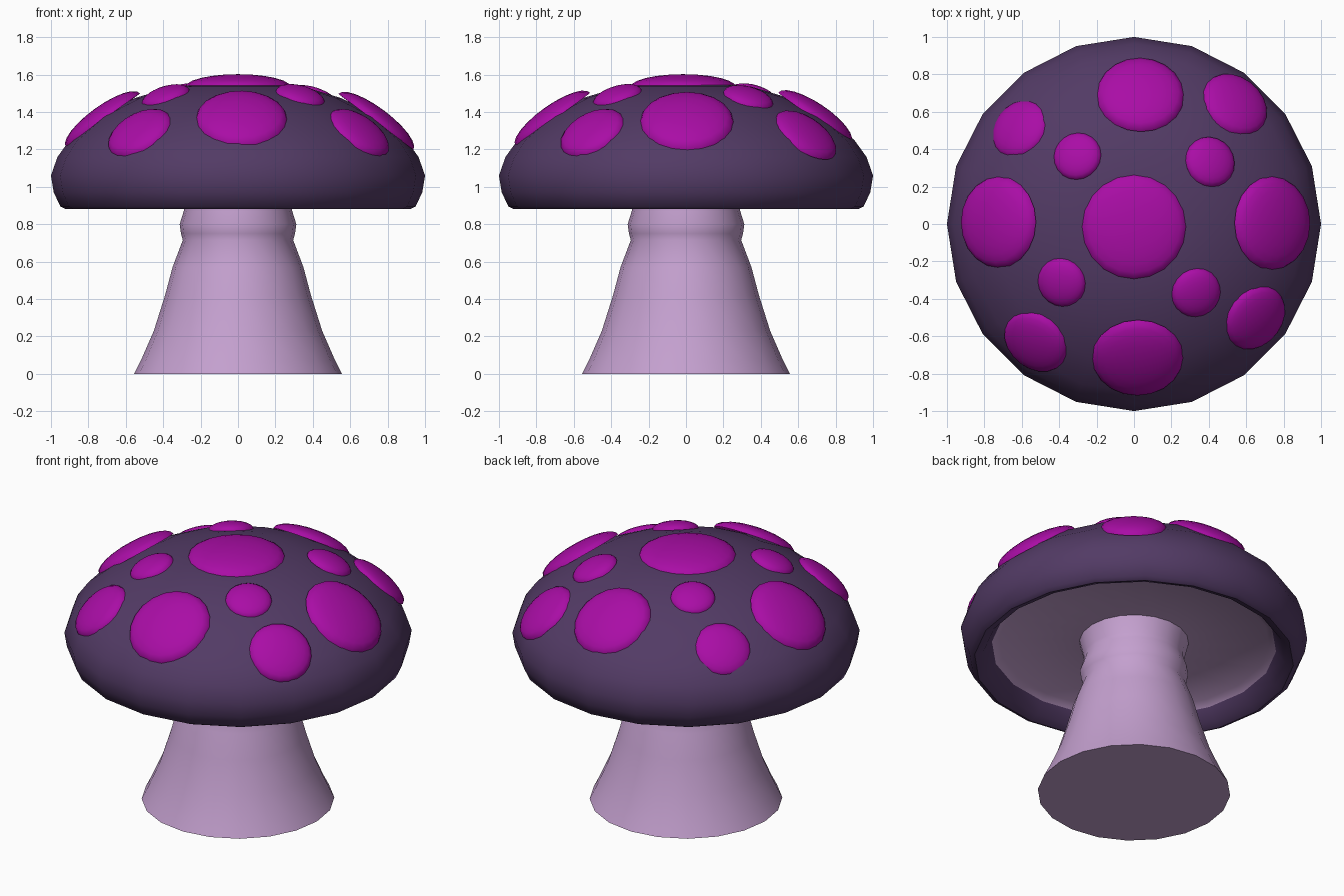
import bpy, bmesh, math
from mathutils import Matrix, Vector

if "Cube" in bpy.data.objects:
    bpy.data.objects.remove(bpy.data.objects["Cube"])

SIDES = 20


def material(name, rgb):
    mat = bpy.data.materials.new(name)
    mat.diffuse_color = (*rgb, 1)
    mat.use_nodes = True
    mat.node_tree.nodes["Principled BSDF"].inputs["Base Color"].default_value = mat.diffuse_color
    return mat


def finish(bm, name, mat, angle):
    mesh = bpy.data.meshes.new(name)
    bm.to_mesh(mesh)
    bm.free()
    mesh.materials.append(mat)
    obj = bpy.data.objects.new(name, mesh)
    bpy.context.collection.objects.link(obj)
    bpy.ops.object.select_all(action='DESELECT')
    obj.select_set(True)
    bpy.context.view_layer.objects.active = obj
    bpy.ops.object.shade_smooth_by_angle(angle=math.radians(angle))
    return obj


def lathe(name, profile, mat, close_top=False, close_bottom=False):
    """Revolve (radius, z) points, listed along the surface from the top."""
    bm = bmesh.new()
    rings = []
    for r, z in profile:
        rings.append([bm.verts.new((r * math.cos(math.tau * j / SIDES),
                                    r * math.sin(math.tau * j / SIDES), z))
                      for j in range(SIDES)])
    for a, b in zip(rings, rings[1:]):
        for j in range(SIDES):
            k = (j + 1) % SIDES
            bm.faces.new((a[j], b[j], b[k], a[k]))
    if close_top:
        bm.faces.new(rings[0])
    if close_bottom:
        bm.faces.new(rings[-1][::-1])
    return finish(bm, name, mat, 40)


def cap_height(r):
    for (r0, z0), (r1, z1) in zip(CAP, CAP[1:]):
        if r0 <= r <= r1:
            return z0 + (z1 - z0) * (r - r0) / (r1 - r0)
    return CAP[0][1]


def spot(name, x, y, radius, height, sink, mat):
    """Shallow dome lying on the cap, tilted with its slope."""
    r = math.hypot(x, y)
    tilt = math.radians(22 + (r - 0.5) * 58) if r > 0.1 else 0
    axis = Vector((-y, x, 0)) if r > 0.1 else Vector((0, 1, 0))
    rot = Matrix.Rotation(tilt, 4, axis.normalized())
    centre = Vector((x, y, cap_height(r))) - rot @ Vector((0, 0, height * 0.4 + sink))
    bm = bmesh.new()
    bmesh.ops.create_uvsphere(bm, u_segments=SIDES, v_segments=12, radius=1)
    low = [v for v in bm.verts if v.co.z < -0.01]
    bmesh.ops.delete(bm, geom=low, context='VERTS')
    bm.transform(Matrix.Translation(centre) @ rot
                 @ Matrix.Diagonal((radius, radius, height, 1)))
    return finish(bm, name, mat, 60)


purple = material("cap_purple", (0.085, 0.043, 0.13))
magenta = material("spot_magenta", (0.40, 0.004, 0.38))
lilac = material("stem_lilac", (0.55, 0.35, 0.62))

# Cap with a rolled rim turning up inside
CAP = [(0.2, 1.55), (0.35, 1.535), (0.55, 1.475), (0.75, 1.375), (0.9, 1.25),
       (0.965, 1.16), (1.0, 1.06), (0.985, 0.97), (0.95, 0.895),
       (0.92, 0.88), (0.87, 0.9), (0.82, 0.97)]
lathe("cap", CAP, purple, close_top=True)

# Stem and the gill disc under the cap
STEM = [(0.82, 0.97), (0.78, 1.0), (0.315, 1.0), (0.29, 0.9), (0.29, 0.87),
        (0.312, 0.8), (0.305, 0.75), (0.295, 0.715), (0.35, 0.57),
        (0.39, 0.42), (0.45, 0.23), (0.52, 0.07), (0.555, 0.0)]
lathe("stem", STEM, lilac, close_bottom=True)

# Spots: x, y, radius, height, extra sink
SPOTS = {
    "top": [(0, -0.015, 0.283, 0.07, -0.01)],
    "large": [(0.035, 0.705, 0.235, 0.075, 0), (0.755, 0.005, 0.25, 0.075, 0),
              (0.02, -0.73, 0.245, 0.075, 0), (-0.74, 0.01, 0.245, 0.075, 0)],
    "medium": [(0.55, 0.65, 0.19, 0.06, 0), (0.66, -0.51, 0.185, 0.06, 0),
               (-0.535, -0.64, 0.185, 0.06, 0), (-0.625, 0.52, 0.17, 0.06, 0.01)],
    "small": [(-0.305, 0.365, 0.13, 0.05, -0.01), (0.41, 0.335, 0.138, 0.05, -0.01),
              (0.335, -0.37, 0.135, 0.05, -0.01), (-0.39, -0.315, 0.133, 0.05, -0.01)],
}
for size, items in SPOTS.items():
    for i, item in enumerate(items, 1):
        spot(f"{size}_spot_{i}", *item, magenta)
